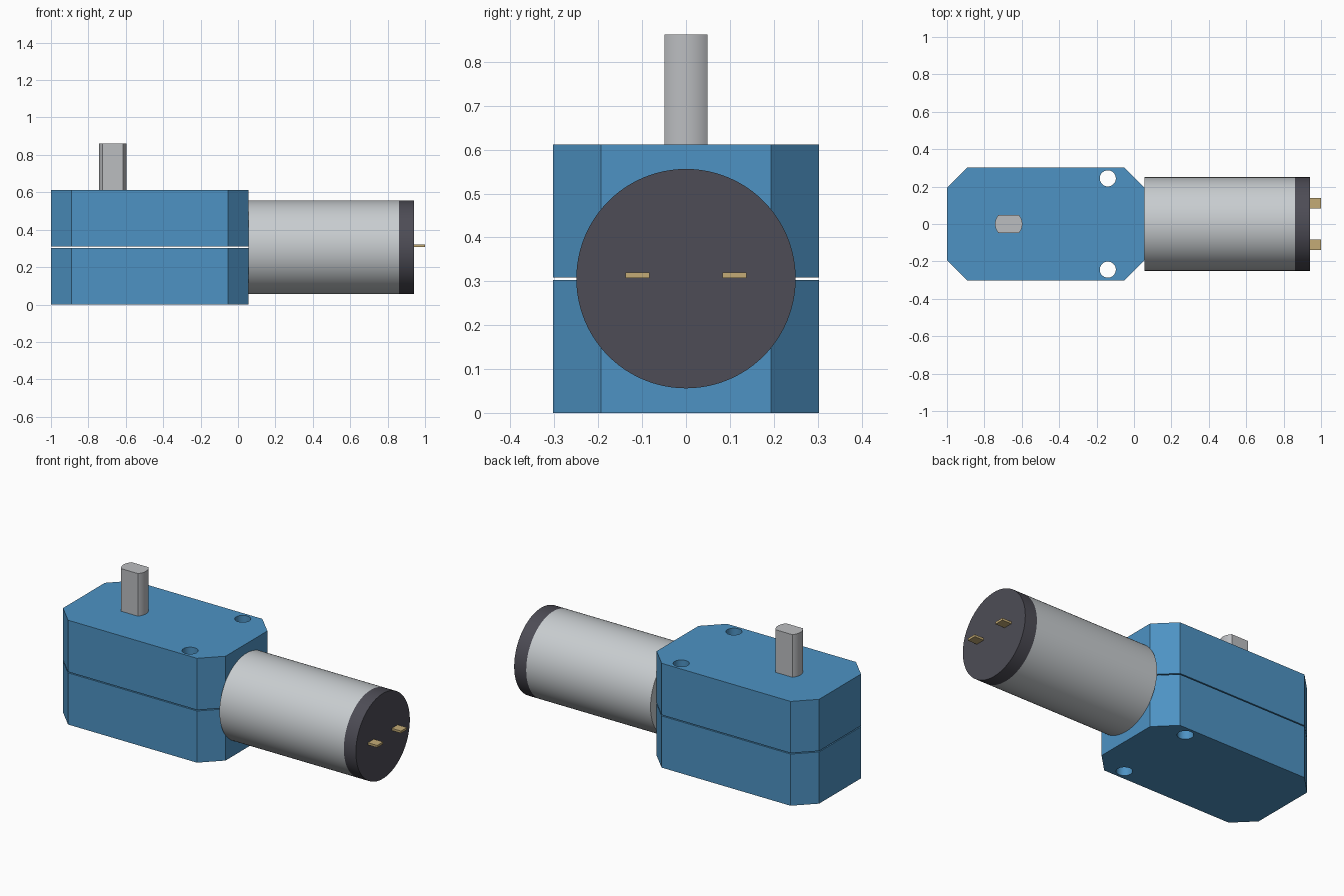
import bpy
import bmesh
import math
from mathutils import Vector

default = bpy.data.objects.get("Cube")
if default:
    bpy.data.objects.remove(default, do_unlink=True)


def material(name, rgb):
    mat = bpy.data.materials.new(name)
    mat.use_nodes = True
    color = (*rgb, 1.0)
    mat.diffuse_color = color
    mat.node_tree.nodes["Principled BSDF"].inputs["Base Color"].default_value = color
    return mat


blue = material("housing blue", (0.075, 0.29, 0.55))
silver = material("motor silver", (0.58, 0.61, 0.63))
steel = material("shaft steel", (0.50, 0.51, 0.53))
dark = material("end cap charcoal", (0.075, 0.073, 0.092))
brass = material("terminal brass", (0.55, 0.41, 0.18))


def circle(cx, cy, radius, count):
    steps = (math.tau * i / count for i in range(count))
    return [(cx + radius * math.cos(a), cy + radius * math.sin(a)) for a in steps]


def extrude(name, loops, low, high, mat, along_x=False):
    """Fill an outline (with optional hole loops) and extrude it along z or x."""
    bm = bmesh.new()
    edges = []
    for loop in loops:
        verts = [bm.verts.new((a, b, low)) for a, b in loop]
        edges += [bm.edges.new((v, verts[i - 1])) for i, v in enumerate(verts)]
    if len(loops) == 1:
        bm.faces.new(verts)
    else:
        bmesh.ops.triangle_fill(bm, edges=edges, use_beauty=True, normal=Vector((0, 0, 1)))
    result = bmesh.ops.extrude_face_region(bm, geom=bm.faces[:], use_keep_orig=True)
    top = [g for g in result["geom"] if isinstance(g, bmesh.types.BMVert)]
    bmesh.ops.translate(bm, verts=top, vec=(0, 0, high - low))
    if along_x:
        for v in bm.verts:
            v.co = v.co.zxy
    bmesh.ops.recalc_face_normals(bm, faces=bm.faces[:])
    mesh = bpy.data.meshes.new(name)
    bm.to_mesh(mesh)
    bm.free()
    mesh.materials.append(mat)
    obj = bpy.data.objects.new(name, mesh)
    bpy.context.collection.objects.link(obj)
    bpy.ops.object.select_all(action='DESELECT')
    obj.select_set(True)
    bpy.context.view_layer.objects.active = obj
    bpy.ops.object.shade_smooth_by_angle(angle=math.radians(30))
    return obj


# Gearbox housing: two chamfered halves with a thin gap and two screw holes
left, right, half, cut = -1.0, 0.055, 0.303, 0.109
outline = [(left + cut, -half), (right - cut, -half), (right, cut - half), (right, half - cut),
           (right - cut, half), (left + cut, half), (left, half - cut), (left, cut - half)]
holes = [circle(-0.14, side * 0.244, 0.043, 32) for side in (-1, 1)]
extrude("lower_housing", [outline] + holes, 0, 0.303, blue)
extrude("upper_housing", [outline] + holes, 0.309, 0.612, blue)

# Output shaft: round bar with two flats facing front and back
shaft_x, shaft_r, flat = -0.67, 0.073, 0.049
reach = math.asin(flat / shaft_r)
arc = [reach * (i / 8 - 1) for i in range(17)]
profile = [(shaft_x + shaft_r * math.cos(a + turn), shaft_r * math.sin(a + turn))
           for turn in (0, math.pi) for a in arc]
extrude("output_shaft", [profile], 0.612, 0.862, steel)

# Motor can and end cap
axis_z = 0.306
extrude("motor_can", [circle(0, axis_z, 0.25, 96)], right, 0.862, silver, along_x=True)
extrude("motor_end_cap", [circle(0, axis_z, 0.25, 96)], 0.862, 0.94, dark, along_x=True)

# Electrical terminals
for label, side in (("right", -1), ("left", 1)):
    blade = [(side * 0.083, 0.307), (side * 0.138, 0.307),
             (side * 0.138, 0.32), (side * 0.083, 0.32)]
    extrude(label + "_terminal", [blade], 0.94, 1.0, brass, along_x=True)
